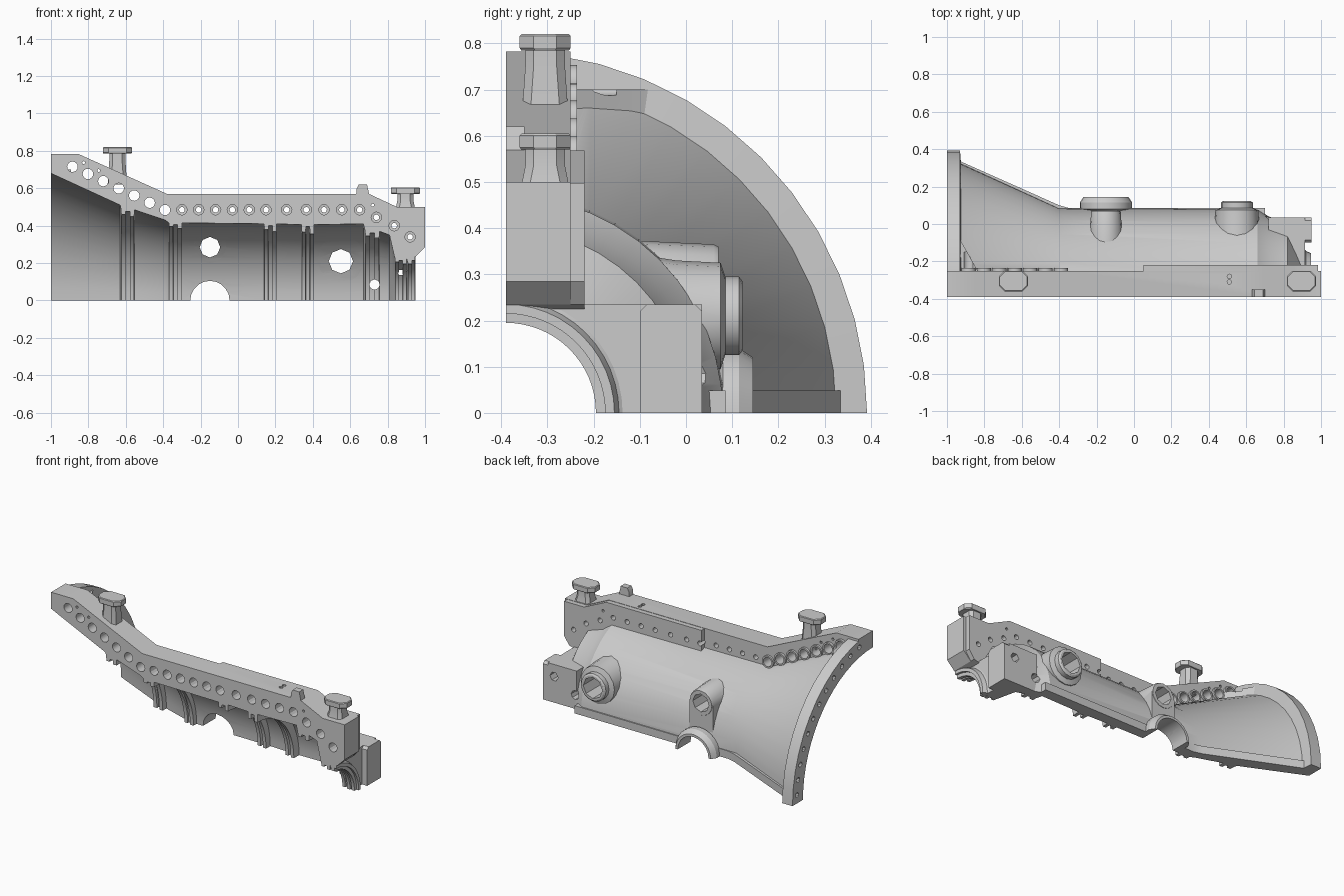
import bpy, bmesh, math

if "Cube" in bpy.data.objects:
    bpy.data.objects.remove(bpy.data.objects["Cube"])

CY = -0.39                      # machine axis: y = CY, z = 0, running along x


def point(axis, t, u, v):
    return {'x': (t, u, v), 'y': (u, t, v), 'z': (u, v, t)}[axis]


def loft(bm, rings):
    loops = [[bm.verts.new(p) for p in ring] for ring in rings]
    n = len(loops[0])
    for a, b in zip(loops, loops[1:]):
        for i in range(n):
            j = (i + 1) % n
            bm.faces.new((a[i], a[j], b[j], b[i]))
    bm.faces.new(loops[0][::-1])
    bm.faces.new(loops[-1])


def lathe(bm, axis, c, profile, n):
    """Solid of revolution; profile is (position on axis, radius)."""
    ang = [2 * math.pi * i / n for i in range(n)]
    loft(bm, [[point(axis, t, c[0] + r * math.cos(a), c[1] + r * math.sin(a)) for a in ang]
              for t, r in profile])


def prism(bm, axis, pts, a, b):
    loft(bm, [[point(axis, t, u, v) for u, v in pts] for t in (a, b)])


def make(name, build, *args):
    bm = bmesh.new()
    build(bm, *args)
    bmesh.ops.recalc_face_normals(bm, faces=bm.faces)
    me = bpy.data.meshes.new(name)
    bm.to_mesh(me)
    bm.free()
    ob = bpy.data.objects.new(name, me)
    bpy.context.scene.collection.objects.link(ob)
    return ob


def rect(x0, x1, y0, y1):
    return [(x0, y0), (x1, y0), (x1, y1), (x0, y1)]


def octagon(cx, cy, hx, hy, k):
    q = [(hx, hy - k), (hx - k, hy), (k - hx, hy), (-hx, hy - k)]
    return [(cx + x, cy + y) for x, y in q + [(-x, -y) for x, y in q]]


# ---- casing parts, oversize before trimming ----
parts = []


def part(name, *args):
    parts.append(make(name, *args))


part('casing_shell', lathe, 'x', (CY, 0),
     [(-1, .782), (-.93, .782), (-.925, .715), (-.4, .475), (.66, .47), (.72, .43),
      (.82, .40), (.92, .245), (.945, .235)], 48)

top = [(.85, .5), (1, .5), (1, .285), (.95, .235), (.9, .22), (.82, .35), (.7, .4), (.66, .42)]
part('split_flange', prism, 'y',
     [(-1, .782), (-.85, .782), (-.38, .57), (.7, .57)] + top + [(-.4, .44), (-1, .69)], -.45, -.25)
part('flange_thick_section', prism, 'y',
     [(.05, .568), (.698, .568), (.848, .498), (.985, .498), (.985, .285)] + top[3:] + [(.05, .43)],
     -.45, -.22)
part('flange_tab', prism, 'y', [(.63, .55), (.635, .6), (.645, .62), (.69, .62), (.705, .55)], -.45, -.35)
part('corner_gusset', prism, 'z', [(-.94, -.26), (-.94, -.06), (-.92, -.1), (-.83, -.26)], .58, .70)
part('lower_lip', prism, 'z',
     [(-.95, .345), (-.4, .1), (-.35, .086), (.7, .086), (.7, .04), (-.4, .06), (-.95, .29)], -.05, .048)

# nozzle bosses facing the back
part('lower_port_boss', lathe, 'y', (-.15, 0),
     [(-.1, .11), (.07, .12), (.08, .14), (.115, .14), (.145, .12)], 24)
part('upper_port_boss', lathe, 'y', (-.15, .285), [(-.15, .09), (.06, .08), (.07, .075)], 16)
part('port_boss_web', prism, 'y', rect(-.23, -.07, -.05, .285), -.1, .068)
part('side_port_boss', lathe, 'y', (.55, .21),
     [(-.15, .14), (-.02, .12), (.075, .115), (.085, .085), (.115, .085), (.122, .075)], 16)

# bearing end block
part('end_block', prism, 'y', rect(.72, .915, -.05, .235), -.45, .035)
part('end_block_pad', prism, 'x', octagon(-.0325, .0, .0675, .235, .015), .9, .95)

# raised rings around the sloping bolt row
slope_bolts = [(-.885 + .0825 * i, .715 - .0385 * i) for i in range(7)]
for i, (x, z) in enumerate(slope_bolts):
    part('bolt_seat_%d' % (i + 1), lathe, 'y', (x, z), [(-.3, .038), (-.236, .038)], 16)

# ---- cutters ----
bore_profile = [(-1.1, .726), (-.63, .51)]


def ribs(x, w, base, tip):
    """Pair of inner rings with a groove between them."""
    d = w / 3
    bore_profile.extend([(x, base), (x + .001, tip), (x + d, tip), (x + d + .001, base - .01),
                         (x + 2 * d, base - .01), (x + 2 * d + .001, tip - .01),
                         (x + w, tip - .01), (x + w + .001, base)])


ribs(-.625, .07, .485, .46)
bore_profile += [(-.39, .43)]
ribs(-.37, .07, .415, .395)
ribs(.14, .065, .41, .38)
ribs(.34, .065, .405, .365)
bore_profile += [(.67, .41)]
ribs(.68, .075, .37, .345)
bore_profile += [(.81, .35), (.835, .24)]
ribs(.84, .06, .225, .205)
bore_profile += [(.91, .195), (.93, .195), (.931, .215), (1.1, .215)]
bore = make('bore_cutter', lathe, 'x', (CY, 0), bore_profile, 64)


def build_holes(bm):
    # all cutters in this set stay clear of each other
    for x, z in slope_bolts:
        lathe(bm, 'y', (x, z), [(-.5, .028), (-.15, .028)], 16)
    row = [(x, .485) for x in (-.3, -.21, -.12, -.03, .06, .15, .26, .365, .46, .555, .65)]
    for x, z in row + [(.74, .445), (.835, .4), (.92, .34)]:
        lathe(bm, 'y', (x, z), [(-.5, .028), (-.3, .028), (-.299, .015), (-.15, .015)], 12)
    for x, z in ((-.825, .737), (-.745, .695), (.72, .51)):       # dowels
        lathe(bm, 'y', (x, z), [(-.5, .008), (-.2, .008)], 8)
    for i in range(12):                                           # blind end ring bolts
        a = math.radians(4 + 6.9 * i)
        lathe(bm, 'x', (CY + .74 * math.cos(a), .74 * math.sin(a)), [(-1.1, .015), (-.95, .015)], 10)
    for y in (-.28, -.31):                                        # top sockets
        lathe(bm, 'z', (.51, y), [(.53, .012), (.7, .012)], 8)
    for x, z, r, n in ((-.15, 0, .105, 20), (-.15, .285, .055, 8), (.55, .21, .065, 8),
                       (.73, .085, .028, 8), (.875, .16, .028, 6)):
        lathe(bm, 'y', (x, z), [(-.25, r), (.3, r)], n)           # ports


holes = make('hole_cutter', build_holes)
quadrant = make('quadrant_cutter', prism, 'x', rect(CY, 2, 0, 2), -2, 2)
cutters = [(quadrant, 'INTERSECT'), (bore, 'DIFFERENCE'), (holes, 'DIFFERENCE')]

for ob in parts:
    for cutter, op in cutters:
        m = ob.modifiers.new(op, 'BOOLEAN')
        m.solver = 'EXACT'
        m.operation = op
        m.object = cutter
dg = bpy.context.evaluated_depsgraph_get()
dg.update()
for ob, me in [(o, bpy.data.meshes.new_from_object(o.evaluated_get(dg))) for o in parts]:
    ob.modifiers.clear()
    ob.data = me
for cutter, _ in cutters:
    bpy.data.objects.remove(cutter)

# ---- lifting trunnions ----
for side, x, base, z in (('left', -.645, .62, .82), ('right', .895, .49, .605)):
    y = -.305
    stem = make(side + '_trunnion_stem', loft,
                [[(*p, h) for p in octagon(x, y, w, w, .018)]
                 for h, w in ((base, .052), (z - .07, .043), (z - .03, .043))])
    cap = make(side + '_trunnion_cap', loft,
               [[(*p, h) for p in octagon(x, y, .078 - i, .055 - i, .03)]
                for h, i in ((z - .035, .003), (z - .03, 0), (z - .004, 0), (z, .004))])
    parts += [stem, cap]

bpy.ops.object.select_all(action='DESELECT')
for ob in parts:
    ob.select_set(True)
bpy.context.view_layer.objects.active = parts[0]
bpy.ops.object.shade_smooth_by_angle(angle=math.radians(28))
